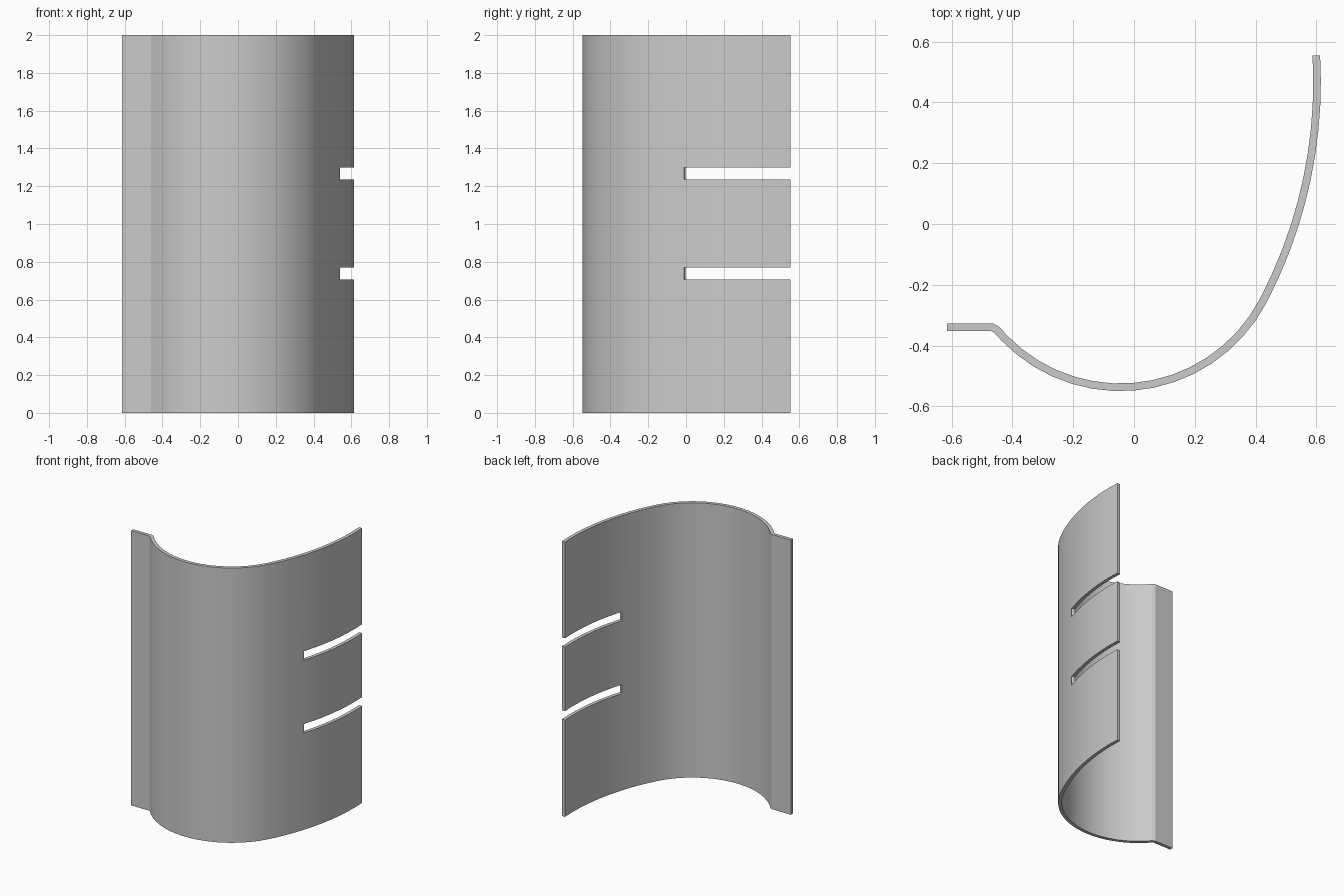
import bpy, bmesh
from math import cos, sin, radians
from mathutils import Vector

cube = bpy.data.objects.get("Cube")
if cube:
    bpy.data.objects.remove(cube, do_unlink=True)

THICKNESS = 0.025
HEIGHT = 2.0
SLOTS = [(0.705, 0.77), (1.235, 1.30)]
SLOT_START = -0.007


def arc(center, radius, start, end, steps):
    """Points along an arc, angles in degrees."""
    angles = [radians(start + (end - start) * i / steps) for i in range(steps + 1)]
    return [center + radius * Vector((cos(a), sin(a))) for a in angles]


# Sheet centreline: flange and bend, tight bowl, then a shallower tangent arc
JOIN = -27.7
bowl_r, wall_r = 0.53, 1.55
bowl_c = Vector((-0.045, -0.007))
wall_c = bowl_c + (bowl_r - wall_r) * Vector((cos(radians(JOIN)), sin(radians(JOIN))))
slot_angle = -17.8
path = [Vector((-0.615, -0.34)), Vector((-0.466, -0.34)), Vector((-0.452, -0.347))]
path += arc(bowl_c, bowl_r, -136, JOIN, 15)
path += arc(wall_c, wall_r, JOIN, slot_angle, 3)[1:]
path += arc(wall_c, wall_r, slot_angle, 3.2, 7)[1:]

# Sweep the centreline upward, leaving the slot cells empty
levels = [0.0] + [z for slot in SLOTS for z in slot] + [HEIGHT]
bm = bmesh.new()
rows = [[bm.verts.new((p.x, p.y, z)) for p in path] for z in levels]
for k in range(len(levels) - 1):
    is_slot_row = k % 2 == 1
    for i in range(len(path) - 1):
        middle = (path[i] + path[i + 1]) / 2
        if is_slot_row and middle.x > 0 and middle.y > SLOT_START:
            continue
        bm.faces.new((rows[k][i], rows[k][i + 1], rows[k + 1][i + 1], rows[k + 1][i]))
mesh = bpy.data.meshes.new("curved_panel")
bm.to_mesh(mesh)
bm.free()
panel = bpy.data.objects.new("curved_panel", mesh)
bpy.context.collection.objects.link(panel)

# Plain grey sheet
grey = bpy.data.materials.new("plain grey")
grey.use_nodes = True
color = (0.6, 0.6, 0.6, 1.0)
grey.diffuse_color = color
grey.node_tree.nodes["Principled BSDF"].inputs["Base Color"].default_value = color
mesh.materials.append(grey)

# Thicken the sheet evenly and smooth the curved faces
for o in bpy.context.selected_objects:
    o.select_set(False)
panel.select_set(True)
bpy.context.view_layer.objects.active = panel
solid = panel.modifiers.new("thickness", "SOLIDIFY")
solid.thickness = THICKNESS
solid.offset = 0.0
solid.use_even_offset = True
bpy.ops.object.modifier_apply(modifier=solid.name)
bpy.ops.object.shade_smooth_by_angle(angle=radians(19))
